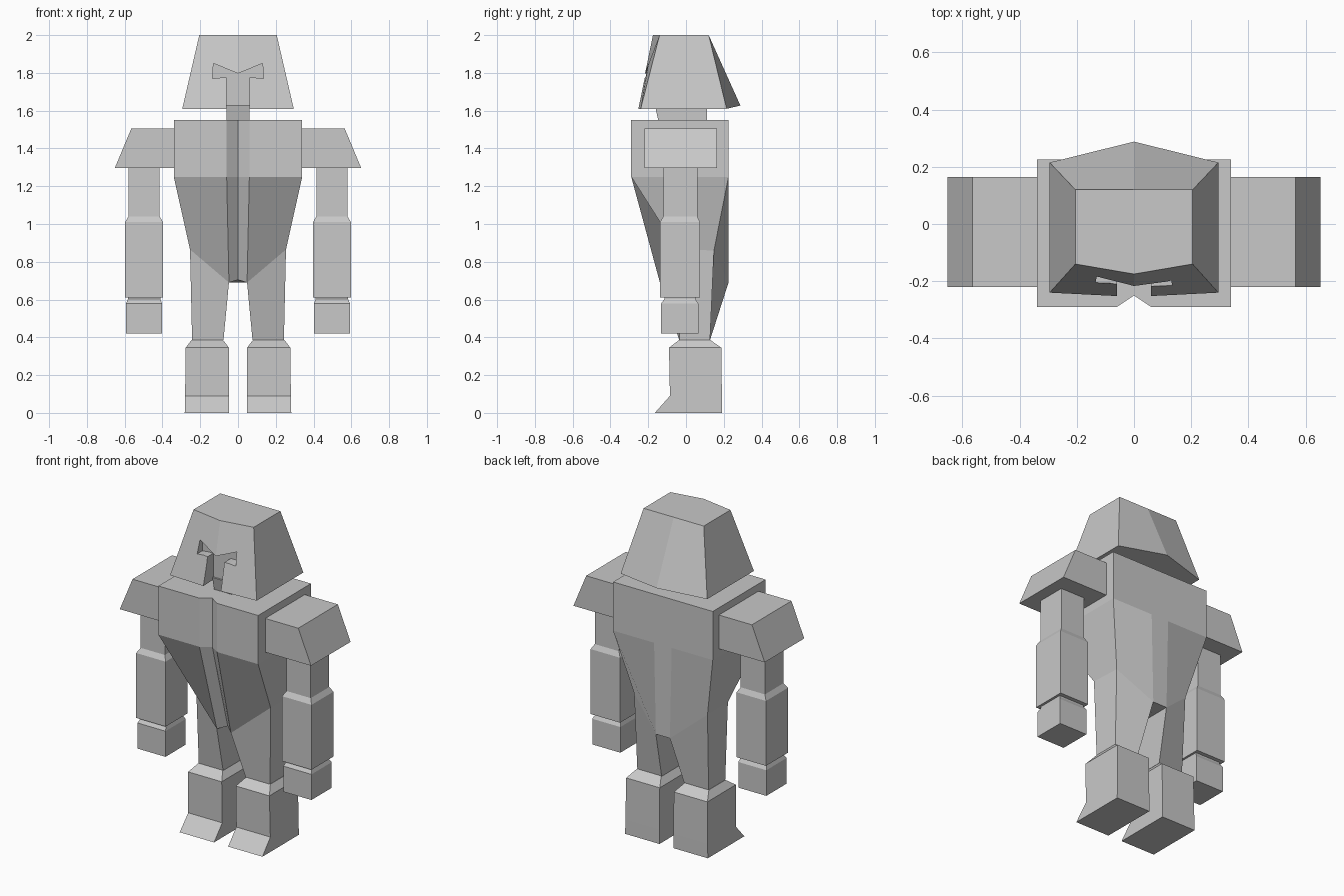
import bpy, bmesh

if "Cube" in bpy.data.objects:
    bpy.data.objects.remove(bpy.data.objects["Cube"])

grey = bpy.data.materials.new("plain grey")
grey.diffuse_color = (0.58, 0.58, 0.58, 1)
grey.use_nodes = True
grey.node_tree.nodes["Principled BSDF"].inputs["Base Color"].default_value = grey.diffuse_color


def finish(name, bm):
    bmesh.ops.recalc_face_normals(bm, faces=bm.faces[:])
    mesh = bpy.data.meshes.new(name)
    bm.to_mesh(mesh)
    bm.free()
    mesh.materials.append(grey)
    obj = bpy.data.objects.new(name, mesh)
    bpy.context.collection.objects.link(obj)
    return obj


def bridge(bm, a, b):
    n = len(a)
    for i in range(n):
        j = (i + 1) % n
        bm.faces.new((a[i], a[j], b[j], b[i]))


def loft(name, rings):
    """Closed solid through rings with equal point counts."""
    bm = bmesh.new()
    loops = [[bm.verts.new(p) for p in ring] for ring in rings]
    for a, b in zip(loops, loops[1:]):
        bridge(bm, a, b)
    bm.faces.new(loops[0])
    bm.faces.new(loops[-1])
    return finish(name, bm)


def rect(s, x0, x1, y0, y1, z):
    return [(s * x0, y0, z), (s * x1, y0, z), (s * x1, y1, z), (s * x0, y1, z)]


def mirrored(half):
    """Centre point followed by the right half, closed with the left half."""
    return half + [(-x, y, z) for x, y, z in reversed(half[1:])]


# Torso with front groove, flowing into both thighs
bm = bmesh.new()
chest = [(0, -.25), (.06, -.29), (.34, -.29), (.34, .225), (.06, .225)]
hips = [(0, -.10, .705), (.048, -.138, .69), (.254, -.045, .865),
        (.25, .148, .86), (.048, .225, .69)]
rings = [mirrored([(x, y, 1.55) for x, y in chest]),
         mirrored([(x, y, 1.25) for x, y in chest]), mirrored(hips)]
loops = [[bm.verts.new(p) for p in r] for r in rings]
bm.faces.new(loops[0])
bridge(bm, loops[0], loops[1])
bridge(bm, loops[1], loops[2])
h = loops[2]
bm.faces.new((h[0], h[1], h[4], h[5], h[8]))
for s, top in ((1, h[1:5]), (-1, h[:4:-1])):
    low = [bm.verts.new(p) for p in rect(s, .077, .243, -.035, .127, .385)]
    bridge(bm, top, low)
    bm.faces.new(low)
finish("torso_and_thighs", bm)

for s, side in ((1, "right"), (-1, "left")):
    # Boot with bevelled cuff and sloping toe
    loft(side + "_boot", [rect(s, .08, .245, -.035, .127, .387),
                          rect(s, .048, .277, -.09, .187, .345),
                          rect(s, .048, .28, -.085, .19, .09),
                          rect(s, .048, .282, -.165, .19, 0)])
    # Shoulder pad with slanted outer face
    loft(side + "_shoulder", [rect(s, .335, .565, -.22, .165, 1.505),
                              rect(s, .335, .652, -.22, .165, 1.297)])
    # Upper arm widening into the forearm
    loft(side + "_arm", [rect(s, .415, .58, -.12, .06, 1.30),
                         rect(s, .415, .58, -.12, .06, 1.04),
                         rect(s, .397, .598, -.138, .075, 1.01),
                         rect(s, .397, .598, -.138, .075, .61)])
    # Hand block with bevelled wrist
    loft(side + "_hand", [rect(s, .41, .583, -.115, .05, .612),
                          rect(s, .41, .583, -.115, .05, .602),
                          rect(s, .402, .593, -.132, .065, .578),
                          rect(s, .402, .593, -.132, .065, .42)])

# Neck
loft("neck", [rect(1, -.06, .06, -.165, .11, 1.63),
              rect(1, -.06, .06, -.145, .11, 1.54)])

# Helmet: tapered, ridged front and back
helmet = loft("helmet", [
    mirrored([(0, -.175, 2), (.205, -.14, 2), (.205, .12, 2)])[:3]
    + [(0, .12, 2), (-.205, .12, 2), (-.205, -.14, 2)],
    [(0, -.255, 1.61), (.295, -.24, 1.61), (.295, .215, 1.61),
     (0, .288, 1.627), (-.295, .215, 1.61), (-.295, -.24, 1.61)]])

# Visor slit: T shape cut into the helmet front
slit = [(0, 0, 1.797), (.13, 0, 1.85), (.135, 0, 1.77), (.09, 0, 1.775),
        (.06, 0, 1.775), (.06, 0, 1.5)]
outline = mirrored(slit)
cutter = loft("visor_cutter", [[(x, -.5, z) for x, _, z in outline],
                               [(x, -.155, z) for x, _, z in outline]])
cutter.hide_render = True
mod = helmet.modifiers.new("visor", "BOOLEAN")
mod.operation = "DIFFERENCE"
mod.solver = "EXACT"
mod.object = cutter
bpy.context.view_layer.objects.active = helmet
bpy.ops.object.modifier_apply(modifier="visor")
bpy.data.objects.remove(cutter)
